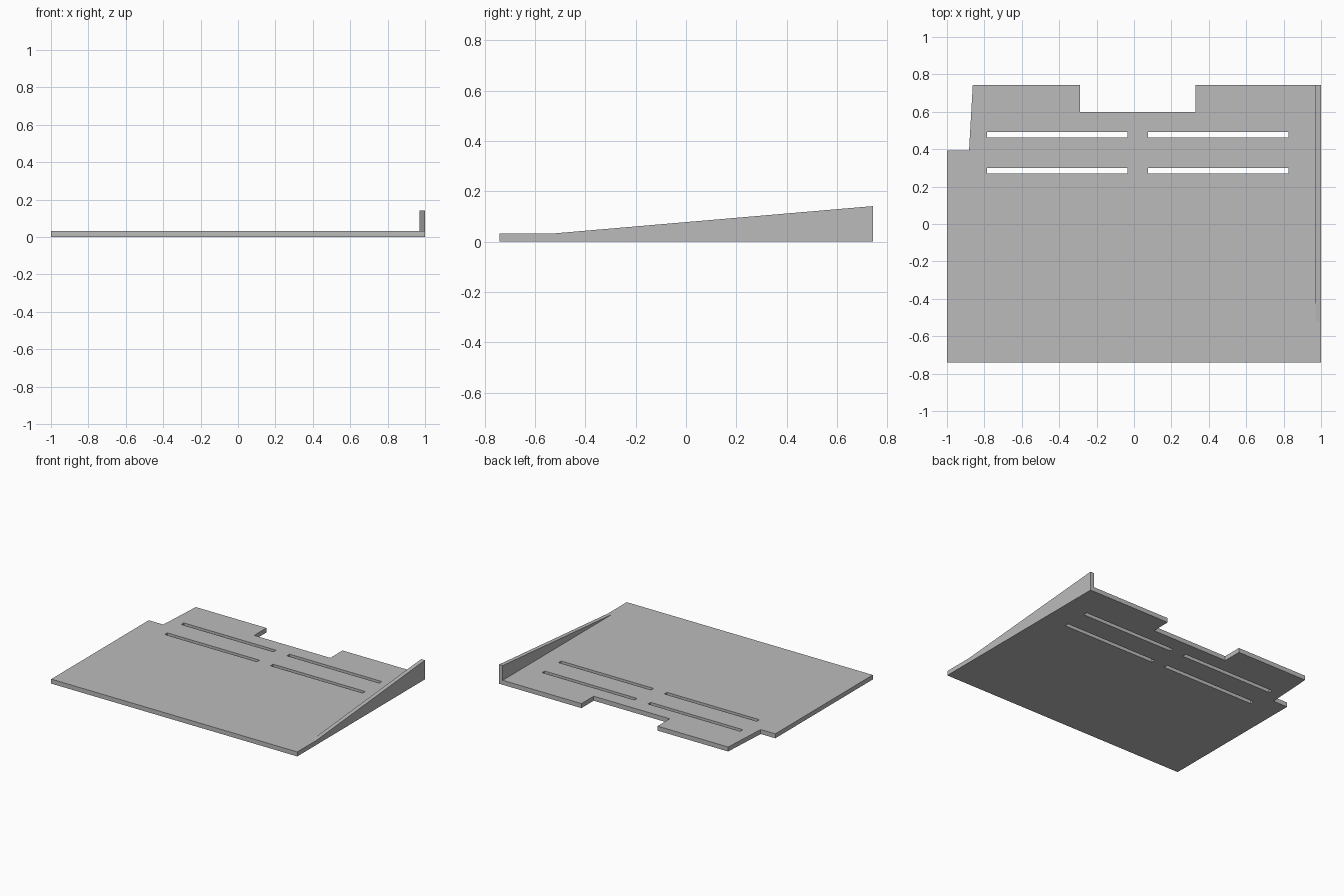
import bpy, bmesh

if "Cube" in bpy.data.objects:
    bpy.data.objects.remove(bpy.data.objects["Cube"])

grey = bpy.data.materials.new("plain grey")
grey.diffuse_color = (0.5, 0.5, 0.5, 1)
grey.use_nodes = True
grey.node_tree.nodes["Principled BSDF"].inputs["Base Color"].default_value = grey.diffuse_color
THICK = 0.033

# Slotted base plate: outline and slot loops filled as one flat curve
outline = [(-1, -.74), (1, -.74), (1, .742), (.33, .742), (.33, .6), (-.288, .6),
           (-.288, .742), (-.862, .742), (-.882, .392), (-1, .392)]
loops = [outline]
for x in (-.785, .075):
    for y in (.27, .462):
        loops.append([(x, y), (x, y + .03), (x + .75, y + .03), (x + .75, y)])

curve = bpy.data.curves.new("base_plate", 'CURVE')
curve.dimensions = '2D'
curve.fill_mode = 'BOTH'
curve.extrude = THICK / 2
for pts in loops:
    s = curve.splines.new('POLY')
    s.points.add(len(pts) - 1)
    for p, (x, y) in zip(s.points, pts):
        p.co = (x, y, 0, 1)
    s.use_cyclic_u = True
plate = bpy.data.objects.new("base_plate", curve)
plate.location.z = THICK / 2
bpy.context.collection.objects.link(plate)
bpy.context.view_layer.objects.active = plate
plate.select_set(True)
bpy.ops.object.convert(target='MESH')
plate = bpy.context.object
plate.data.materials.clear()
plate.data.materials.append(grey)
bm = bmesh.new()
bm.from_mesh(plate.data)
bmesh.ops.remove_doubles(bm, verts=bm.verts, dist=1e-4)
bmesh.ops.recalc_face_normals(bm, faces=bm.faces)
for f in bm.faces:
    f.smooth = False
bm.to_mesh(plate.data)
bm.free()

# Tapered side wall standing on the right edge
bm = bmesh.new()
profile = [(-.52, THICK), (.742, THICK), (.742, .141)]
face = bm.faces.new([bm.verts.new((.97, y, z)) for y, z in profile])
ext = bmesh.ops.extrude_face_region(bm, geom=[face])
bmesh.ops.translate(bm, vec=(.03, 0, 0),
                    verts=[v for v in ext["geom"] if isinstance(v, bmesh.types.BMVert)])
bmesh.ops.recalc_face_normals(bm, faces=bm.faces)
mesh = bpy.data.meshes.new("side_wall")
bm.to_mesh(mesh)
bm.free()
mesh.materials.append(grey)
bpy.context.collection.objects.link(bpy.data.objects.new("side_wall", mesh))
